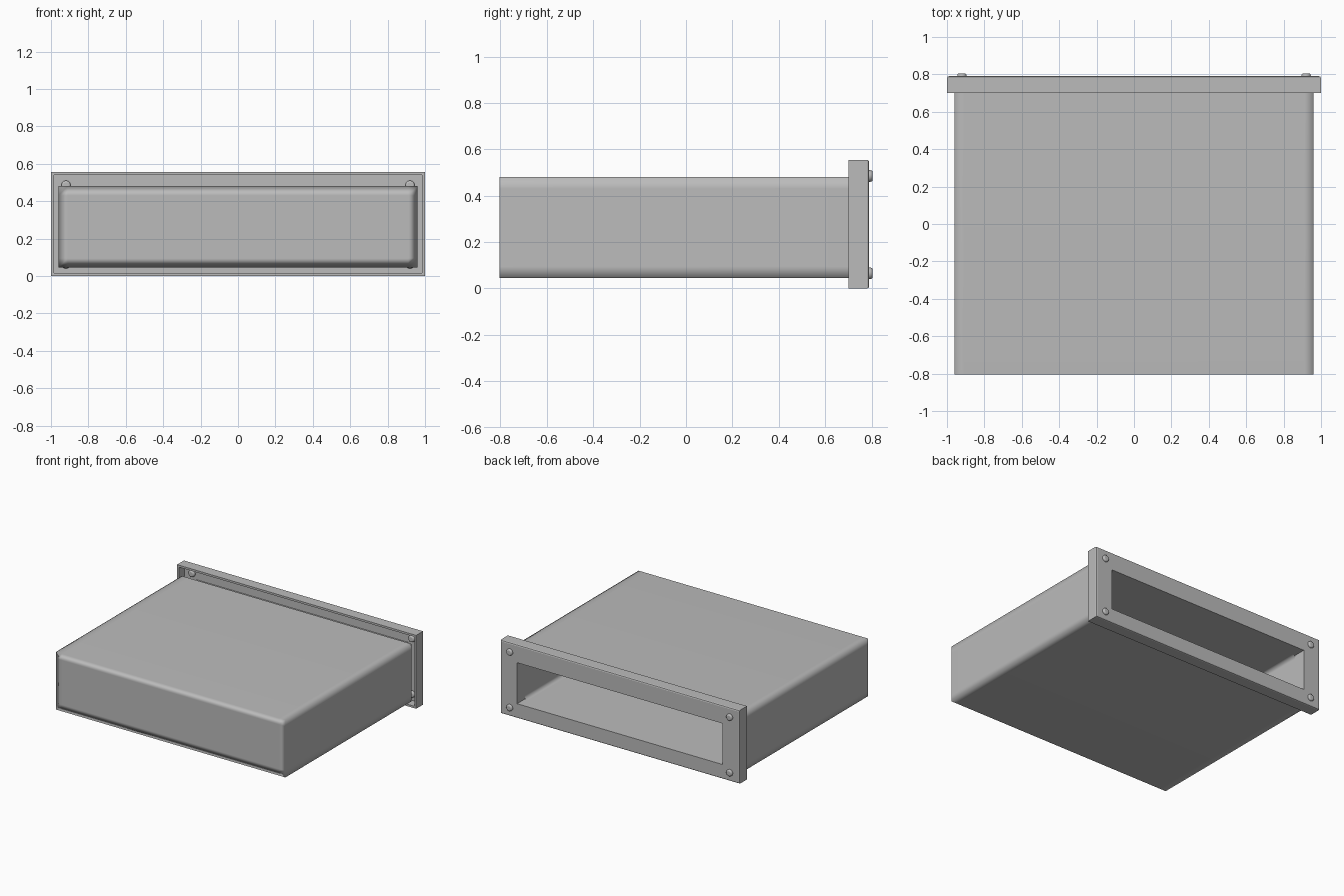
import bpy, bmesh, math
from mathutils import Vector

old = bpy.data.objects.get("Cube")
if old:
    bpy.data.objects.remove(old, do_unlink=True)

grey = bpy.data.materials.new("light grey")
grey.use_nodes = True
colour = (0.5, 0.5, 0.5, 1)
grey.diffuse_color = colour
grey.node_tree.nodes["Principled BSDF"].inputs["Base Color"].default_value = colour

# Cross-section rectangles: half width, bottom, top
BODY = (0.96, 0.045, 0.48)
TUNNEL = (0.86, 0.11, 0.42)
NECK = (0.885, 0.085, 0.445)
RIM_OUT = (1.0, 0.0, 0.555)
RIM_IN = (0.985, 0.015, 0.54)


def finish(name, bm):
    mesh = bpy.data.meshes.new(name)
    bm.to_mesh(mesh)
    bm.free()
    obj = bpy.data.objects.new(name, mesh)
    bpy.context.collection.objects.link(obj)
    mesh.materials.append(grey)
    return obj


def corners(bm, rect, y):
    w, low, high = rect
    return [bm.verts.new((x, y, z)) for x, z in ((-w, low), (w, low), (w, high), (-w, high))]


def frame(name, outer, inner, y0, y1):
    """Rectangular ring between two rectangles, from y0 to y1."""
    bm = bmesh.new()
    loops = [corners(bm, outer, y0), corners(bm, outer, y1),
             corners(bm, inner, y1), corners(bm, inner, y0)]
    for a, b in zip(loops, loops[1:] + loops[:1]):
        for i in range(4):
            j = (i + 1) % 4
            bm.faces.new((a[i], a[j], b[j], b[i]))
    bmesh.ops.recalc_face_normals(bm, faces=bm.faces)
    return finish(name, bm)


def open_box(name, rect, y0, y1, margin=0, inward=False):
    """Box closed at the front and open at the back, with optional edge loops."""
    bm = bmesh.new()
    a, b = corners(bm, rect, y0), corners(bm, rect, y1)
    bm.faces.new(a)
    for i in range(4):
        j = (i + 1) % 4
        bm.faces.new((a[j], a[i], b[i], b[j]))
    w, low, high = rect
    if margin:
        for point, axis in ((-w + margin, 0), (w - margin, 0), (low + margin, 2), (high - margin, 2)):
            normal = Vector((0, 0, 0))
            normal[axis] = 1
            bmesh.ops.bisect_plane(bm, geom=bm.verts[:] + bm.edges[:] + bm.faces[:],
                                   plane_co=normal * point, plane_no=normal)
    bm.normal_update()
    if inward:
        bmesh.ops.reverse_faces(bm, faces=bm.faces)
    for face in bm.faces:
        face.smooth = margin > 0
    obj = finish(name, bm)
    if margin:
        weighted = obj.modifiers.new("soft edges", 'WEIGHTED_NORMAL')
        weighted.mode = 'FACE_AREA'
    return obj


# Hollow drawer body with softly shaded edges
open_box("body_shell", BODY, -0.805, 0.70, margin=0.05)
open_box("body_cavity", TUNNEL, -0.71, 0.695, margin=0.03, inward=True)
frame("body_back_ring", BODY, TUNNEL, 0.695, 0.70)
frame("neck", NECK, TUNNEL, 0.70, 0.775)

# Shallow flange tray around the opening
frame("flange_plate", RIM_IN, TUNNEL, 0.77, 0.79)
rim = frame("flange_rim", RIM_OUT, RIM_IN, 0.70, 0.79)

# Slightly eased outer back edges of the flange
bm = bmesh.new()
bm.from_mesh(rim.data)
w, low, high = RIM_OUT
edges = [e for e in bm.edges if all(
    v.co.y > 0.78 and (abs(v.co.x) > w - 0.001) for v in e.verts)]
bmesh.ops.bevel(bm, geom=edges, offset=0.01, segments=2, affect='EDGES', profile=0.5)
bm.to_mesh(rim.data)
bm.free()

# Rounded bolts through the four flange corners
for side, x in (("right", -0.92), ("left", 0.92)):
    for level, z in (("lower", 0.065), ("upper", 0.485)):
        bpy.ops.mesh.primitive_cylinder_add(vertices=24, radius=0.025, depth=0.055,
                                            location=(x, 0.7775, z), rotation=(math.pi / 2, 0, 0))
        bolt = bpy.context.object
        bolt.name = f"{level}_{side}_bolt"
        bolt.data.materials.append(grey)
        bevel = bolt.modifiers.new("rounded ends", 'BEVEL')
        bevel.width, bevel.segments = 0.01, 3
        bpy.ops.object.shade_smooth_by_angle(angle=math.radians(50))
